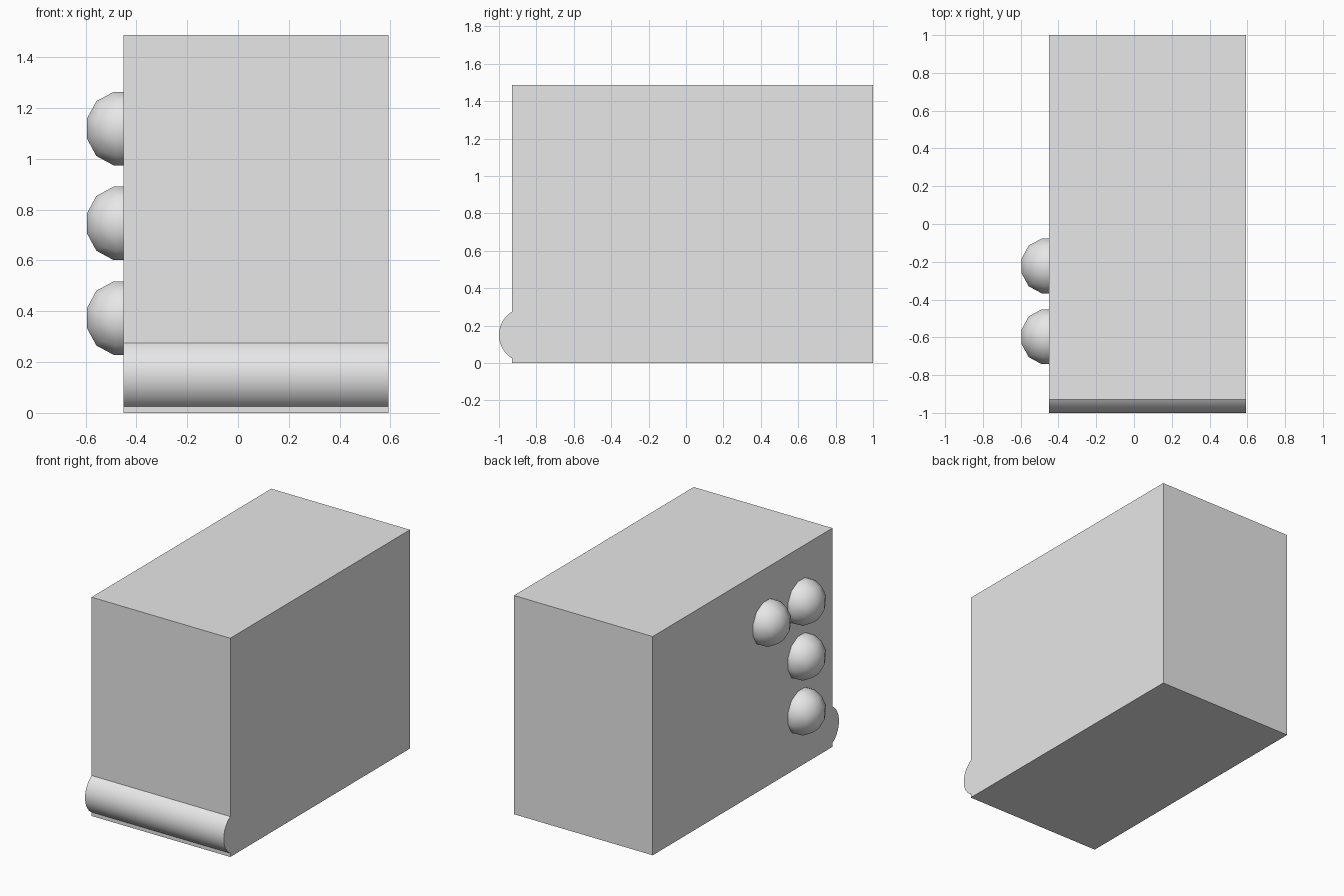
import bpy, bmesh, math
from mathutils import Vector, Matrix

default = bpy.data.objects.get("Cube")
if default:
    bpy.data.objects.remove(default, do_unlink=True)

grey = bpy.data.materials.new("light_grey")
grey.use_nodes = True
grey.diffuse_color = (0.8, 0.8, 0.8, 1)
grey.node_tree.nodes["Principled BSDF"].inputs["Base Color"].default_value = (0.8, 0.8, 0.8, 1)

# Body extents
X0, X1 = -0.45, 0.593
Y0, Y1 = -0.93, 1.0
HEIGHT = 1.487


def make_object(name, bm, smooth_angle=None):
    bmesh.ops.recalc_face_normals(bm, faces=bm.faces[:])
    mesh = bpy.data.meshes.new(name)
    bm.to_mesh(mesh)
    bm.free()
    mesh.materials.append(grey)
    obj = bpy.data.objects.new(name, mesh)
    bpy.context.collection.objects.link(obj)
    if smooth_angle:
        bpy.ops.object.select_all(action='DESELECT')
        obj.select_set(True)
        bpy.context.view_layer.objects.active = obj
        bpy.ops.object.shade_smooth_by_angle(angle=math.radians(smooth_angle))
    return obj


def extrude_x(name, profile, smooth_angle=None):
    """Extrude a (y, z) profile across the full body width."""
    bm = bmesh.new()
    face = bm.faces.new([bm.verts.new((X0, y, z)) for y, z in profile])
    out = bmesh.ops.extrude_face_region(bm, geom=[face])
    moved = [v for v in out["geom"] if isinstance(v, bmesh.types.BMVert)]
    bmesh.ops.translate(bm, vec=(X1 - X0, 0, 0), verts=moved)
    return make_object(name, bm, smooth_angle)


def stud(name, y, z, radius=0.155):
    """Low-poly dome: an evenly divided cube rounded to a sphere, then halved."""
    bm = bmesh.new()
    bmesh.ops.create_cube(bm, size=2)
    bmesh.ops.subdivide_edges(bm, edges=bm.edges[:], cuts=2, use_grid_fill=True)
    for v in bm.verts:
        v.co = Vector([math.tan(c * math.pi / 4) for c in v.co]).normalized() * radius
    bmesh.ops.bisect_plane(bm, geom=bm.verts[:] + bm.edges[:] + bm.faces[:],
                           plane_co=(0, 0, 0), plane_no=(1, 0, 0), clear_outer=True)
    bmesh.ops.transform(bm, matrix=Matrix.Translation((X0, y, z)), verts=bm.verts[:])
    return make_object(name, bm, 60)


# Main block
extrude_x("body", [(Y0, 0), (Y1, 0), (Y1, HEIGHT), (Y0, HEIGHT)])

# Rounded bar along the lower front edge
R, CY, CZ = 0.146, -0.854, 0.15
half = math.acos((CY - Y0) / R)
steps = 32
arc = [half * (2 * i / steps - 1) for i in range(steps + 1)]
extrude_x("front_bar", [(CY - R * math.cos(a), CZ + R * math.sin(a)) for a in arc], 30)

# Side studs: a column of three plus one beside the top stud
FRONT, REAR = -0.597, -0.222
for name, y, z in (("lower_stud", FRONT, 0.373), ("middle_stud", FRONT, 0.746),
                   ("upper_stud", FRONT, 1.119), ("rear_stud", REAR, 1.119)):
    stud(name, y, z)
